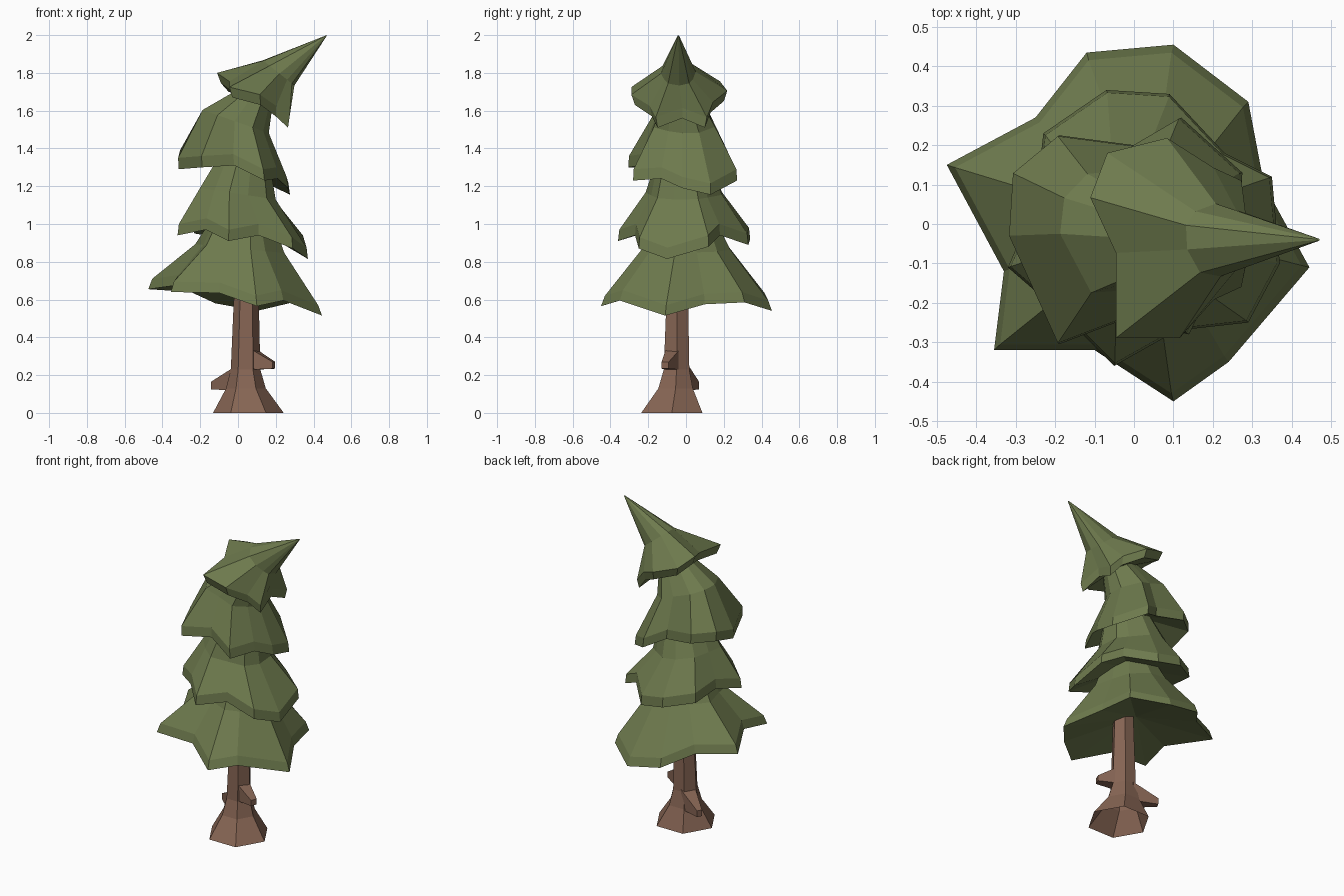
import bpy, bmesh, math
from mathutils import Vector

if "Cube" in bpy.data.objects:
    bpy.data.objects.remove(bpy.data.objects["Cube"])


def material(name, rgb):
    m = bpy.data.materials.new(name)
    m.diffuse_color = (*rgb, 1)
    m.use_nodes = True
    m.node_tree.nodes["Principled BSDF"].inputs["Base Color"].default_value = m.diffuse_color
    return m


GREEN = material("needle green", (0.155, 0.195, 0.075))
BROWN = material("bark brown", (0.24, 0.13, 0.088))


def loft(name, rings, mat, start=None, end=None, open_start=False):
    """Skin a stack of equal-length rings, closing each end with a face or a fan."""
    bm = bmesh.new()
    vr = [[bm.verts.new(p) for p in r] for r in rings]
    n = len(rings[0])
    for a, b in zip(vr, vr[1:]):
        for i in range(n):
            j = (i + 1) % n
            bm.faces.new((a[i], a[j], b[j], b[i]))
    caps = [(vr[-1], end)] + ([] if open_start else [(vr[0], start)])
    for ring, tip in caps:
        if tip is None:
            bm.faces.new(ring)
        else:
            c = bm.verts.new(tip)
            for i in range(n):
                bm.faces.new((ring[i], ring[(i + 1) % n], c))
    bmesh.ops.recalc_face_normals(bm, faces=bm.faces)
    me = bpy.data.meshes.new(name)
    bm.to_mesh(me)
    bm.free()
    me.materials.append(mat)
    ob = bpy.data.objects.new(name, me)
    bpy.context.collection.objects.link(ob)
    return ob


def tier(name, rim, lip, shrink, mid, top, hollow, power=0.5):
    """Jagged skirt: rim -> lip -> shoulder ring -> top ring, hollow underneath.
    mid and top are (x, y, z, radius, slope along x)."""
    rim = [Vector(p) for p in rim]
    c = sum(rim, Vector()) / len(rim)
    dist = [(p - c).xy.length for p in rim]
    mean = sum(dist) / len(dist)

    def ring(spec, power):
        x, y, z, r, slope = spec
        out = []
        for p, d in zip(rim, dist):
            a = (p - c).xy / d * r * (d / mean) ** power
            out.append(Vector((x + a.x, y + a.y, z + slope * a.x)))
        return out

    lips = [Vector((c.x + (p.x - c.x) * shrink, c.y + (p.y - c.y) * shrink, p.z)) + Vector(lip)
            for p in rim]
    loft(name, [rim, lips, ring(mid, power), ring(top, 0)], GREEN,
         start=c + Vector((0, 0, hollow)), end=Vector(top[:3]))


# Foliage tiers, bottom to top
tier("lowest_foliage",
     [(-.475, .15, .655), (-.33, -.12, .675), (-.355, -.32, .64), (-.10, -.32, .635),
      (.10, -.45, .565), (.24, -.35, .595), (.445, -.11, .515), (.33, .10, .575),
      (.29, .31, .585), (.10, .455, .54), (-.12, .435, .58), (-.25, .27, .64)],
     (0, 0, .055), .955, (.01, 0, .87, .23, -.1), (.03, -.01, 1.1, .13, 0), .1)
tier("lower_middle_foliage",
     [(-.32, -.11, .94), (-.17, -.24, .97), (-.05, -.36, .91), (.11, -.27, .94),
      (.29, -.25, .87), (.37, -.10, .815), (.35, .12, .88), (.23, .18, .94),
      (.09, .33, .89), (-.07, .34, .92), (-.23, .23, .95), (-.25, .05, .98)],
     (0, 0, .06), .98, (.0, -.01, 1.16, .2, -.15), (.04, -.02, 1.4, .12, 0), .1)
tier("upper_middle_foliage",
     [(-.315, -.03, 1.29), (-.19, -.305, 1.30), (-.02, -.24, 1.31), (.14, -.28, 1.23),
      (.21, -.13, 1.24), (.265, -.02, 1.19), (.275, .13, 1.155), (.12, .27, 1.23),
      (.0, .20, 1.29), (-.19, .225, 1.32), (-.305, .13, 1.33)],
     (-.005, 0, .06), .99, (-.005, -.01, 1.54, .175, -.35), (.1, -.03, 1.7, .09, -.2), .12)
tier("treetop_foliage",
     [(-.09, .06, 1.745), (-.03, -.07, 1.70), (-.03, -.27, 1.67), (.12, -.27, 1.63),
      (.20, -.18, 1.57), (.265, -.15, 1.51), (.25, -.02, 1.56), (.265, .10, 1.51),
      (.20, .13, 1.59), (.09, .2, 1.65), (-.05, .165, 1.70)],
     (-.005, 0, .055), 1.08, (.215, -.04, 1.80, .09, -.8), (.468, -.04, 1.998, .003, 0), .05, .2)


# Trunk with flared foot, open underneath
def hexagon(x, y, z, r):
    return [Vector((x + r * math.cos(math.radians(a)), y + r * math.sin(math.radians(a)), z))
            for a in range(0, 360, 60)]


loft("trunk", [hexagon(.055, -.075, 0, .187), hexagon(.042, -.055, .13, .105),
               hexagon(.04, -.05, .23, .078), hexagon(.045, -.045, .7, .063)],
     BROWN, open_start=True)


# Broken branch stubs: tapered four-sided pegs
def stub(name, root, tip, r0, r1):
    root, tip = Vector(root), Vector(tip)
    side = (tip - root).cross(Vector((0, 0, 1))).normalized()
    up = Vector((0, 0, 1))

    def square(c, r):
        return [c + side * r[0] * s + up * r[1] * t for s, t in ((1, -1), (1, 1), (-1, 1), (-1, -1))]
    loft(name, [square(root, r0), square(tip, r1)], BROWN)


stub("left_stub", (0, -.02, .18), (-.135, .055, .145), (.045, .062), (.016, .02))
stub("right_stub", (.06, -.06, .29), (.19, -.11, .252), (.045, .062), (.02, .018))
